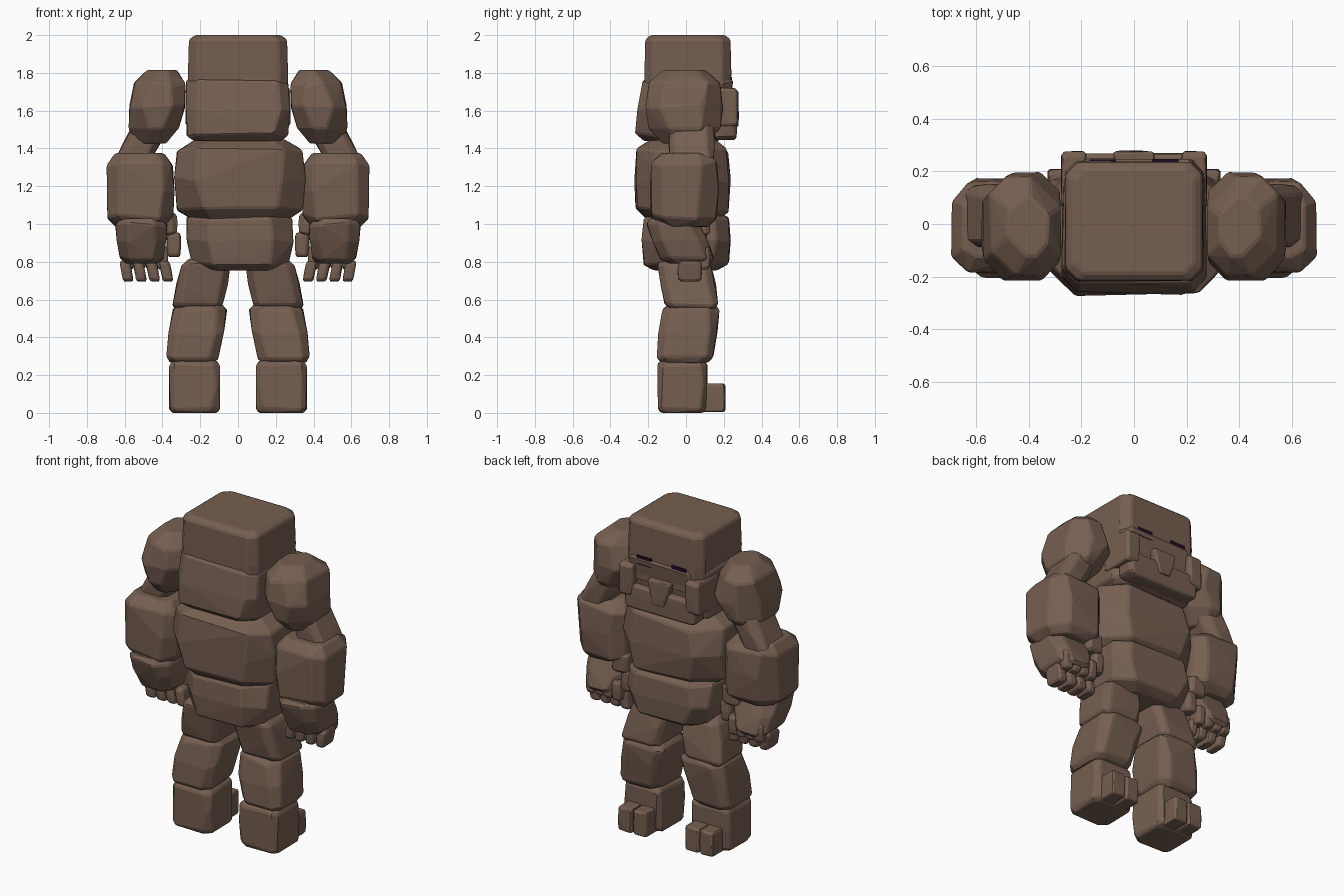
import bpy, bmesh, math, random
from mathutils import Vector

random.seed(3)

if "Cube" in bpy.data.objects:
    bpy.data.objects.remove(bpy.data.objects["Cube"], do_unlink=True)


def material(name, colour):
    mat = bpy.data.materials.new(name)
    mat.use_nodes = True
    mat.diffuse_color = colour
    mat.node_tree.nodes["Principled BSDF"].inputs["Base Color"].default_value = colour
    return mat


STONE = material("brown stone", (0.18, 0.114, 0.083, 1))
EYE = material("dark purple eye", (0.014, 0.003, 0.018, 1))


def add_object(name, bm, mat):
    mesh = bpy.data.meshes.new(name)
    bm.to_mesh(mesh)
    bm.free()
    mesh.materials.append(mat)
    obj = bpy.data.objects.new(name, mesh)
    bpy.context.collection.objects.link(obj)
    return obj


def rock(name, centre, size, roundness=0.2, taper=0, lean=(0, 0), rough=0.04, side=1):
    """Chiselled boulder: the hull of stacked rings with cut corners.

    Roundness narrows the ends and cuts the corners, taper narrows the bottom,
    lean moves the top against the bottom in x and y.
    """
    half = Vector(size) / 2
    chip = rough * min(size)
    shoulder = 1 - 1.2 * roundness
    end_scale = 1 - 1.4 * roundness
    near_scale = 1 - 0.2 * roundness
    bm = bmesh.new()
    for level, scale in ((-1, end_scale), (-shoulder, near_scale), (0, 1),
                         (shoulder, near_scale), (1, end_scale)):
        width = scale * (1 - taper * (1 - level) / 2)
        hx, hy = half.x * width, half.y * scale
        for sx in (-1, 1):
            for sy in (-1, 1):
                cut = 2 * roundness * min(hx, hy) * random.uniform(1 - 8 * rough, 1 + 8 * rough)
                for px, py in ((hx - cut, hy), (hx, hy - cut)):
                    x = centre[0] + sx * (px - random.uniform(0, chip)) + lean[0] * level / 2
                    y = centre[1] + sy * (py - random.uniform(0, chip)) + lean[1] * level / 2
                    wobble = random.uniform(-chip, chip) * (abs(level) < 1)
                    bm.verts.new((side * x, y, centre[2] + half.z * level + wobble))
    bmesh.ops.convex_hull(bm, input=bm.verts)
    bmesh.ops.delete(bm, geom=[v for v in bm.verts if not v.link_faces], context="VERTS")
    bmesh.ops.dissolve_limit(bm, angle_limit=math.radians(4), verts=bm.verts, edges=bm.edges)
    bmesh.ops.recalc_face_normals(bm, faces=bm.faces)
    worn = add_object(name, bm, STONE).modifiers.new("worn edges", "BEVEL")
    worn.width = min(0.008, min(size) / 12)
    worn.segments = 1
    worn.limit_method = "ANGLE"
    worn.angle_limit = math.radians(25)


def plate(name, centre, size):
    """Thin flat rectangle for a painted detail."""
    bm = bmesh.new()
    bmesh.ops.create_cube(bm, size=1)
    bmesh.ops.scale(bm, vec=size, verts=bm.verts)
    bmesh.ops.translate(bm, vec=centre, verts=bm.verts)
    add_object(name, bm, EYE)


# Head and torso
rock("head", centre=(0, 0.01, 1.8), size=(0.53, 0.46, 0.4), roundness=0.1, rough=0)
rock("chest", centre=(0, -0.01, 1.61), size=(0.57, 0.5, 0.34), roundness=0.14, lean=(0, 0.04))
rock("belly", centre=(0.01, -0.02, 1.23), size=(0.7, 0.52, 0.44), roundness=0.23)
rock("pelvis", centre=(0.01, 0, 0.91), size=(0.6, 0.48, 0.31), taper=0.1)

# Jaw and drooping nose
rock("chin", centre=(0, 0.21, 1.52), size=(0.5, 0.12, 0.15), roundness=0.14)
rock("nose", centre=(0, 0.24, 1.59), size=(0.17, 0.08, 0.15), roundness=0.1, taper=0.5)

for side, tag in ((1, "left"), (-1, "right")):
    # The same seed makes both sides mirror each other
    random.seed(5)

    def part(name, centre, size, **shape):
        rock(f"{tag}_{name}", centre, size, side=side, **shape)

    # Face
    plate(f"{tag}_eye", (side * 0.12, 0.24, 1.75), (0.1, 0.009, 0.055))
    part("jaw_corner", centre=(0.23, 0.17, 1.62), size=(0.1, 0.22, 0.2), roundness=0.12)

    # Arm
    part("shoulder", centre=(0.43, -0.01, 1.62), size=(0.3, 0.42, 0.39),
         roundness=0.32, lean=(-0.06, 0))
    part("elbow", centre=(0.51, 0.03, 1.43), size=(0.2, 0.25, 0.25), lean=(-0.12, 0))
    part("forearm", centre=(0.52, -0.01, 1.18), size=(0.38, 0.37, 0.39), roundness=0.22)
    part("hand", centre=(0.51, -0.03, 0.91), size=(0.3, 0.3, 0.24), taper=0.2, lean=(0, -0.1))
    part("thumb_base", centre=(0.38, 0.07, 1), size=(0.12, 0.12, 0.12))
    part("thumb_tip", centre=(0.34, 0.07, 0.89), size=(0.08, 0.09, 0.13))

    # Fingers fan outwards and curl back beneath the palm
    for i in range(4):
        x = 0.4 + 0.06 * i
        part(f"knuckle_{i}", centre=(x, 0.08, 0.82), size=(0.065, 0.1, 0.12))
        part(f"fingertip_{i}", centre=(x - 0.02 + 0.01 * i, 0.02, 0.75),
             size=(0.06, 0.13, 0.11), lean=(0.02, 0))

    # Leg
    part("thigh", centre=(0.19, 0.01, 0.68), size=(0.28, 0.3, 0.27),
         roundness=0.15, lean=(-0.06, -0.05))
    part("shin", centre=(0.22, 0.01, 0.42), size=(0.3, 0.32, 0.31),
         roundness=0.15, lean=(-0.05, 0.04))
    part("foot", centre=(0.23, -0.02, 0.14), size=(0.28, 0.28, 0.28), roundness=0.12)
    for name, x in (("inner_toe", 0.18), ("outer_toe", 0.28)):
        part(name, centre=(x, 0.13, 0.08), size=(0.1, 0.16, 0.15), roundness=0.1)
